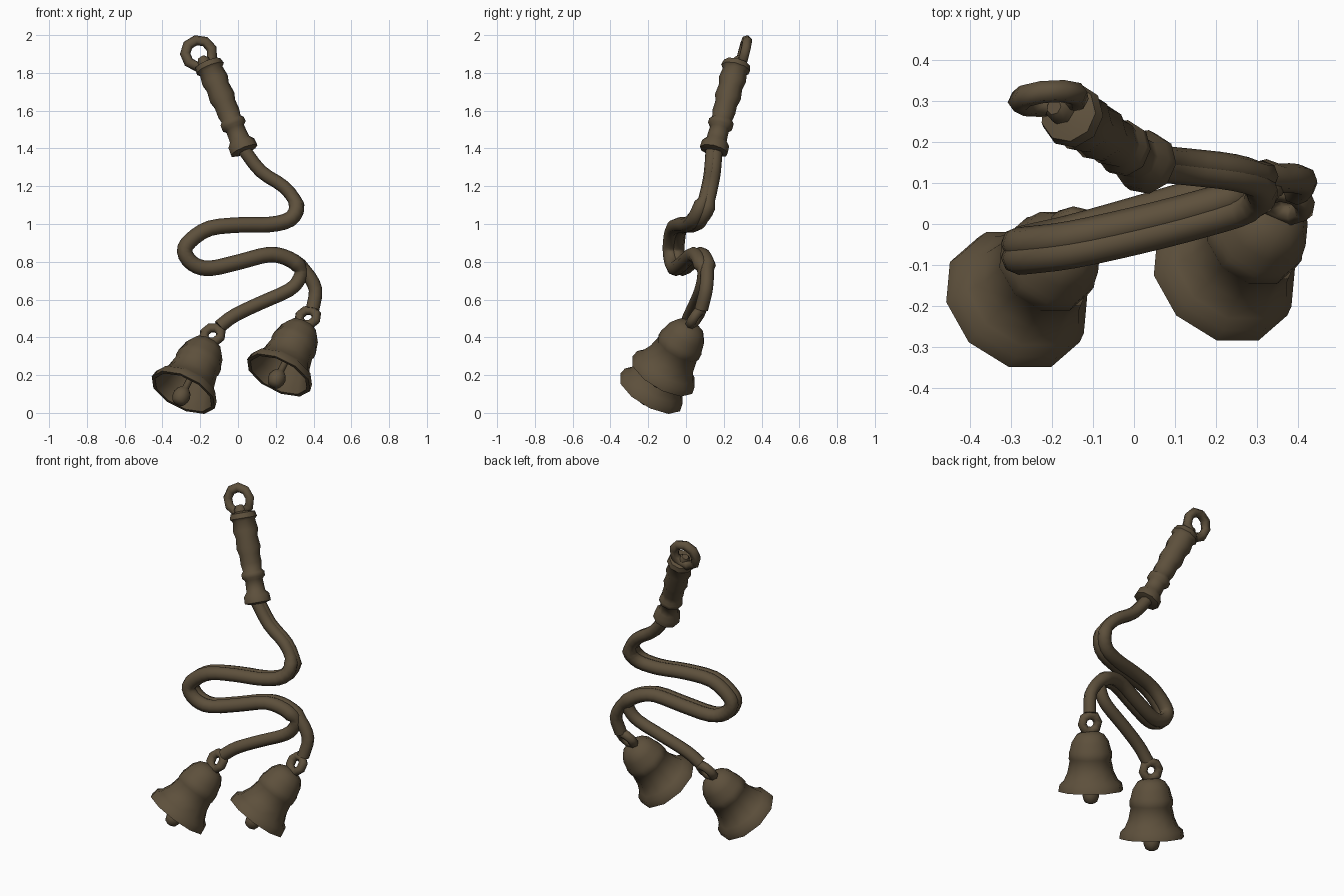
import bpy, bmesh, math
from mathutils import Vector

if "Cube" in bpy.data.objects:
    bpy.data.objects.remove(bpy.data.objects["Cube"])

bronze = bpy.data.materials.new("dark_bronze")
bronze.diffuse_color = (0.11, 0.08, 0.045, 1)
bronze.use_nodes = True
bronze.node_tree.nodes["Principled BSDF"].inputs["Base Color"].default_value = bronze.diffuse_color


def finish(name, bm, angle=50):
    bmesh.ops.remove_doubles(bm, verts=bm.verts, dist=1e-5)
    bmesh.ops.recalc_face_normals(bm, faces=bm.faces)
    me = bpy.data.meshes.new(name)
    bm.to_mesh(me)
    bm.free()
    me.materials.append(bronze)
    ob = bpy.data.objects.new(name, me)
    bpy.context.collection.objects.link(ob)
    bpy.ops.object.select_all(action='DESELECT')
    ob.select_set(True)
    bpy.context.view_layer.objects.active = ob
    bpy.ops.object.shade_smooth_by_angle(angle=math.radians(angle))
    return ob


def basis(d):
    d = Vector(d).normalized()
    u = d.cross(Vector((0, 1, 0))).normalized()
    return d, u, d.cross(u)


def bridge(bm, rings, closed=False):
    n = len(rings[0])
    pairs = list(zip(rings, rings[1:])) + ([(rings[-1], rings[0])] if closed else [])
    for a, b in pairs:
        for i in range(n):
            j = (i + 1) % n
            bm.faces.new((a[i], a[j], b[j], b[i]))


def lathe(name, start, d, profile, sides):
    """Revolve (distance, radius) points round the axis d from start."""
    d, u, v = basis(d)
    bm = bmesh.new()
    rings = []
    for t, r in profile:
        rings.append([bm.verts.new(Vector(start) + d * t + r *
                      (u * math.cos(a) + v * math.sin(a)))
                      for a in (2 * math.pi * i / sides for i in range(sides))])
    bridge(bm, rings)
    bm.faces.new(rings[0])
    bm.faces.new(rings[-1])
    return finish(name, bm)


def torus(name, centre, normal, R, r, seg=9, sides=6):
    n, u, v = basis(normal)
    bm = bmesh.new()
    rings = []
    for i in range(seg):
        a = 2 * math.pi * i / seg
        out = u * math.cos(a) + v * math.sin(a)
        rings.append([bm.verts.new(Vector(centre) + out * (R + r * math.cos(b)) + n * r * math.sin(b))
                      for b in (2 * math.pi * k / sides for k in range(sides))])
    bridge(bm, rings, True)
    return finish(name, bm, 70)


STEPS = 3


def smooth_path(pts):
    p = [Vector(q) for q in pts]
    p = [2 * p[0] - p[1]] + p + [2 * p[-1] - p[-2]]
    out = []
    for i in range(1, len(p) - 2):
        a, b, c, d = p[i - 1:i + 3]
        for s in range(STEPS):
            t = s / STEPS
            out.append(0.5 * (2 * b + (c - a) * t + (2 * a - 5 * b + 4 * c - d) * t * t
                              + (3 * b - a - 3 * c + d) * t ** 3))
    return out + [p[-2]]


def cord(name, pts, n_shared, sign, sides=8):
    """One cord of a pair lying front to back; thinner near the handle and after the split."""
    path = smooth_path(pts)
    bm = bmesh.new()
    rings = []
    for k, c in enumerate(path):
        t = (path[min(k + 1, len(path) - 1)] - path[max(k - 1, 0)]).normalized()
        v = (Vector((0, 1, 0)) - t * t.y).normalized()
        u = t.cross(v)
        if k < 3 * STEPS:
            radius, offset = 0.035, 0.010
        elif k < n_shared * STEPS:
            radius, offset = 0.041, 0.017
        else:
            radius, offset = 0.036, 0.006
        c = c + v * offset * sign
        rings.append([bm.verts.new(c + radius * (u * math.cos(a) + v * math.sin(a)))
                      for a in (2 * math.pi * i / sides for i in range(sides))])
    bridge(bm, rings)
    bm.faces.new(rings[0])
    bm.faces.new(rings[-1])
    return finish(name, bm, 60)


# Handle with flanges and grip bumps
lathe("handle", (-0.16, 0.27, 1.85), (0.195, -0.125, -0.47),
      [(-0.01, 0.03), (0, 0.072), (0.03, 0.08), (0.045, 0.066), (0.1, 0.074), (0.14, 0.064),
       (0.2, 0.071), (0.24, 0.06), (0.29, 0.062), (0.33, 0.055), (0.345, 0.068), (0.37, 0.068),
       (0.385, 0.052), (0.45, 0.055), (0.475, 0.075), (0.515, 0.077), (0.525, 0.04)], 9)
lathe("handle_stub", (-0.185, 0.28, 1.865), (0.3, -0.15, -0.5),
      [(-0.02, 0.02), (0, 0.034), (0.05, 0.036)], 7)
torus("hanging_ring", (-0.207, 0.305, 1.903), (-0.08, 1, -0.25), 0.073, 0.028)

# Two cords, side by side until they part for the bells
shared = [(0.02, 0.15, 1.41), (0.12, 0.14, 1.28), (0.245, 0.125, 1.195), (0.31, 0.1, 1.10),
          (0.275, 0.06, 1.025), (0.165, 0.025, 0.997), (0.01, -0.015, 0.995), (-0.15, -0.05, 0.977),
          (-0.25, -0.063, 0.914), (-0.283, -0.065, 0.855), (-0.24, -0.055, 0.79),
          (-0.15, -0.035, 0.765), (0.01, 0.01, 0.80), (0.165, 0.055, 0.838), (0.27, 0.085, 0.815)]
cord("cord_right", shared + [(0.355, 0.105, 0.75), (0.41, 0.1, 0.655), (0.395, 0.075, 0.55)],
     len(shared), 1)
cord("cord_left", shared + [(0.33, 0.1, 0.765), (0.325, 0.1, 0.71), (0.27, 0.085, 0.65),
                            (0.115, 0.055, 0.58), (-0.02, 0.025, 0.515), (-0.1, 0.005, 0.455)],
     len(shared), -1)

# Bells: hollow body, ring and clapper
d = Vector((-0.4, -0.46, -0.79)).normalized()
for side, mouth in (("left", (-0.29, -0.19, 0.108)), ("right", (0.215, -0.125, 0.2))):
    mouth = Vector(mouth)
    top = mouth - d * 0.31
    lathe("bell_" + side, top, d,
          [(-0.03, 0.04), (-0.01, 0.08), (0.03, 0.107), (0.075, 0.118), (0.09, 0.124), (0.125, 0.125),
           (0.135, 0.12), (0.2, 0.133), (0.25, 0.156), (0.27, 0.18), (0.31, 0.187), (0.31, 0.167),
           (0.25, 0.138), (0.15, 0.11), (0.12, 0.09), (0.115, 0.01)], 10)
    torus("bell_ring_" + side, top - d * 0.075, (0.25, 1, -0.7), 0.048, 0.027, 8)
    lathe("clapper_" + side, top, d,
          [(0.1, 0.018), (0.28, 0.018), (0.3, 0.038), (0.325, 0.047), (0.35, 0.045),
           (0.375, 0.035), (0.385, 0.015)], 8)
